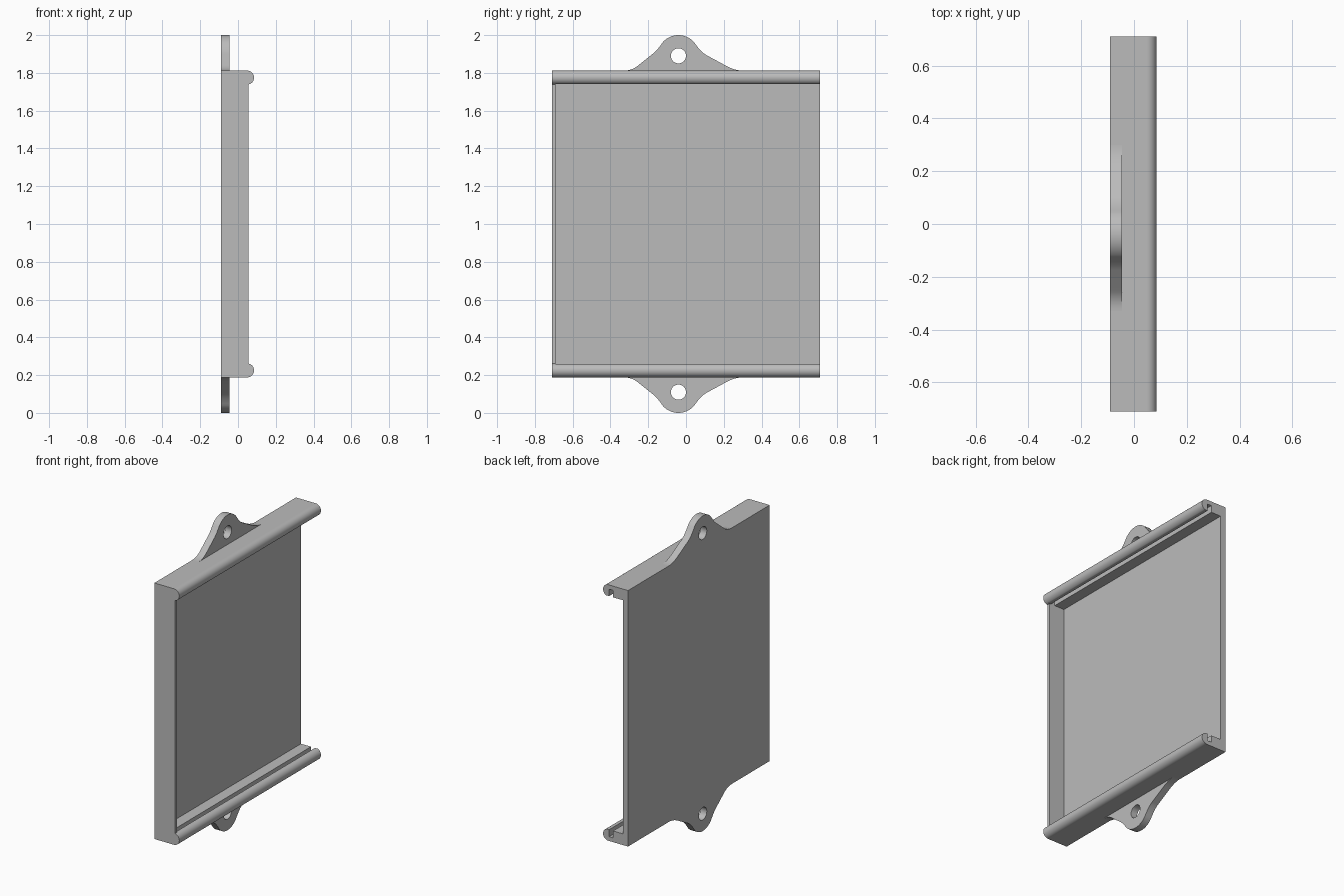
import bpy, bmesh, math
from mathutils import Vector, Matrix

cube = bpy.data.objects.get("Cube")
if cube:
    bpy.data.objects.remove(cube, do_unlink=True)

grey = bpy.data.materials.new("light_grey")
grey.use_nodes = True
colour = (0.5, 0.5, 0.5, 1)
grey.diffuse_color = colour
grey.node_tree.nodes["Principled BSDF"].inputs["Base Color"].default_value = colour

MID = 1.0                       # mirror height of the holder
HALF_Y = 0.71
BACK, FRONT = -0.09, 0.055      # back face and end wall rim
HALF_Z = 0.812                  # half height of the tray


def prism(name, points, offset):
    """Extrude a closed loop of 3D points along offset."""
    bm = bmesh.new()
    face = bm.faces.new([bm.verts.new(p) for p in points])
    ext = bmesh.ops.extrude_face_region(bm, geom=[face])
    moved = [v for v in ext["geom"] if isinstance(v, bmesh.types.BMVert)]
    bmesh.ops.translate(bm, verts=moved, vec=offset)
    bmesh.ops.recalc_face_normals(bm, faces=bm.faces)
    mesh = bpy.data.meshes.new(name)
    bm.to_mesh(mesh)
    bm.free()
    obj = bpy.data.objects.new(name, mesh)
    bpy.context.collection.objects.link(obj)
    mesh.materials.append(grey)
    return obj


def cut(obj, cutter):
    """Subtract the cutter, then discard it."""
    cutter.hide_render = True
    bpy.context.view_layer.objects.active = obj
    mod = obj.modifiers.new("cut", "BOOLEAN")
    mod.operation, mod.solver, mod.object = "DIFFERENCE", "EXACT", cutter
    bpy.ops.object.modifier_apply(modifier=mod.name)
    bpy.data.objects.remove(cutter, do_unlink=True)


def smooth(obj):
    bpy.ops.object.select_all(action="DESELECT")
    obj.select_set(True)
    bpy.context.view_layer.objects.active = obj
    bpy.ops.object.shade_smooth_by_angle(angle=math.radians(30))


def arc(cx, cy, r, start, end, n):
    steps = [math.radians(start + (end - start) * i / n) for i in range(n + 1)]
    return [(cx + r * math.cos(a), cy + r * math.sin(a)) for a in steps]


def bend(a, corner, b, n=8):
    """Rounded corner between two points."""
    a, c, b = Vector(a), Vector(corner), Vector(b)
    ts = [i / n for i in range(n + 1)]
    return [tuple(a * (1 - t) ** 2 + c * 2 * t * (1 - t) + b * t * t) for t in ts]


def mirrored_loop(upper, y):
    """Close an x/height half profile with its reflection about mid height."""
    lower = [(x, -h) for x, h in reversed(upper)]
    return [(x, y, MID + h) for x, h in upper + lower]


# Tray: rounded retaining lips along the top and bottom edges
lip_r = 0.037
lip = arc(0.048, HALF_Z - lip_r, lip_r, 90, -79, 20)
tray = prism("tray", mirrored_loop([(BACK, HALF_Z)] + lip + [(FRONT, lip[-1][1])],
                                   -HALF_Y), (0, 2 * HALF_Y, 0))

# Hollow: pocket, ledge, sliding slot and mouth, open at one end
edge = 0.741
hollow = [(-0.055, edge), (0.015, edge), (0.015, 0.785), (0.043, 0.785),
          (0.043, edge), (0.2, edge)]
cut(tray, prism("hollow_cutter", mirrored_loop(hollow, -HALF_Y + 0.018),
                (0, 2 * HALF_Y, 0)))
smooth(tray)

# Mounting ears with flared feet and a screw hole
hole_y, hole_h, ear_r = -0.04, 0.078, 0.11
crown = arc(hole_y, hole_h, ear_r, 40, 140, 20)
outline = (bend((0.3, 0), (0.261, 0), (0.215, 0.024))
           + bend((0.11, 0.081), (0.079, 0.097), crown[0])
           + crown[1:-1]
           + bend(crown[-1], (-0.15, 0.11), (-0.175, 0.09))
           + bend((-0.25, 0.03), (-0.285, 0), (-0.33, 0)))
for name, side in (("top_ear", 1), ("bottom_ear", -1)):
    def place(points, x):
        return [(x, y, MID + side * (HALF_Z + h)) for y, h in points]
    ear = prism(name, place(outline, BACK), (0.045, 0, 0))
    ring = arc(hole_y, hole_h, 0.04, 0, 360, 32)[:-1]
    cut(ear, prism("hole_cutter", place(ring, BACK - 0.1), (0.3, 0, 0)))
    smooth(ear)
